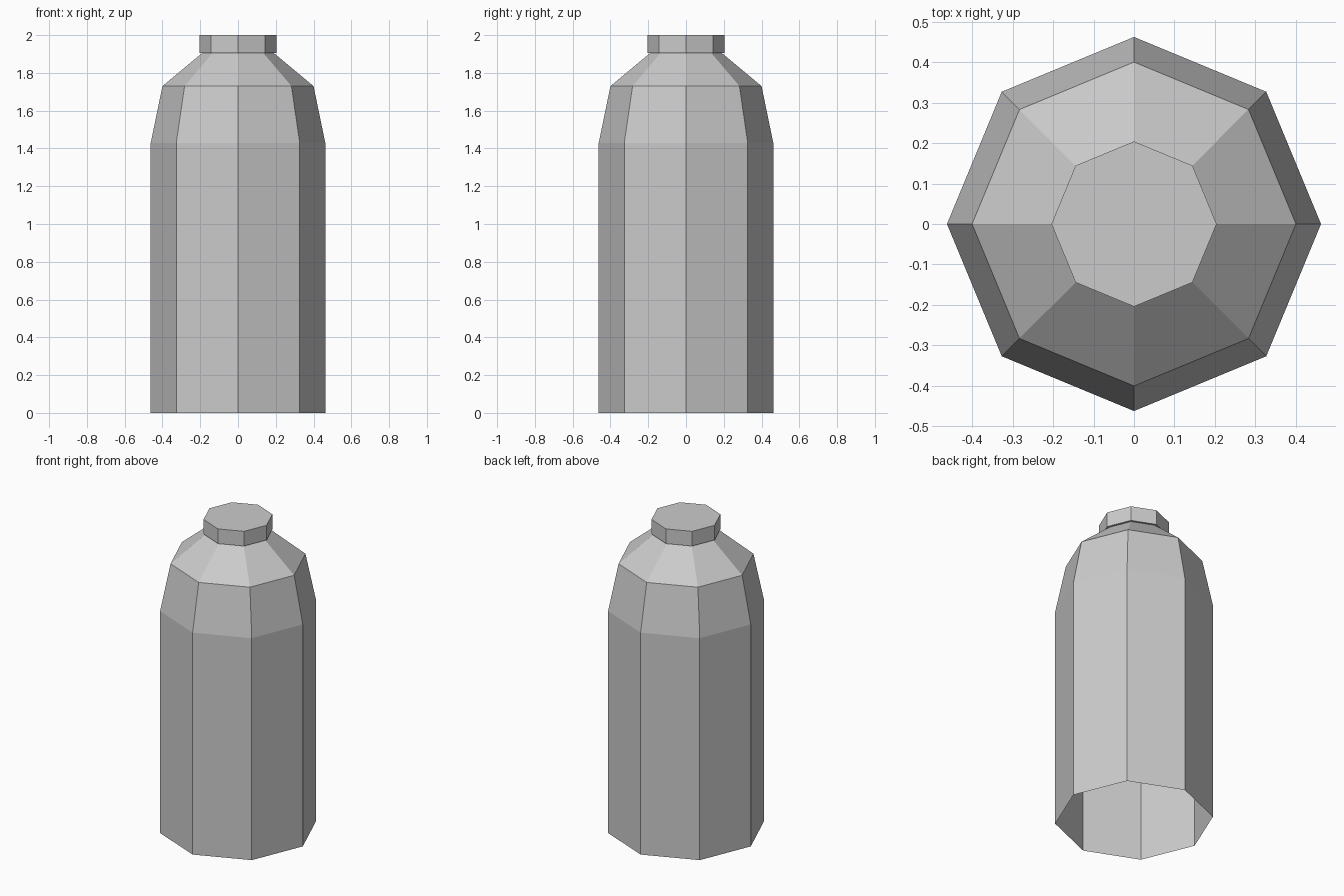
import bpy, bmesh
from math import cos, sin, tau

if "Cube" in bpy.data.objects:
    bpy.data.objects.remove(bpy.data.objects["Cube"], do_unlink=True)

SIDES = 8

grey = bpy.data.materials.new("plain_grey")
grey.use_nodes = True
colour = (0.6, 0.6, 0.6, 1)
grey.diffuse_color = colour
grey.node_tree.nodes["Principled BSDF"].inputs["Base Color"].default_value = colour


def lathe(name, profile, cap_ends=False):
    """Flat-sided solid from (radius, height) points, listed bottom to top."""
    bm = bmesh.new()
    rings = [[bm.verts.new((r * cos(tau * i / SIDES), r * sin(tau * i / SIDES), z))
              for i in range(SIDES)] for r, z in profile]
    for low, high in zip(rings, rings[1:]):
        for i in range(SIDES):
            j = (i + 1) % SIDES
            bm.faces.new((low[i], low[j], high[j], high[i]))
    if cap_ends:
        bm.faces.new(rings[0][::-1])
        bm.faces.new(rings[-1])
    mesh = bpy.data.meshes.new(name)
    bm.to_mesh(mesh)
    bm.free()
    mesh.materials.append(grey)
    obj = bpy.data.objects.new(name, mesh)
    bpy.context.collection.objects.link(obj)
    return obj


# Bottle shell: straight wall, tapered upper wall, sloping shoulder, open base
lathe("bottle_body", [(0.462, 0), (0.462, 1.43), (0.4, 1.73), (0.19, 1.905)])

# Short cap, slightly wider than the neck
lathe("bottle_cap", [(0.204, 1.905), (0.204, 2)], cap_ends=True)
